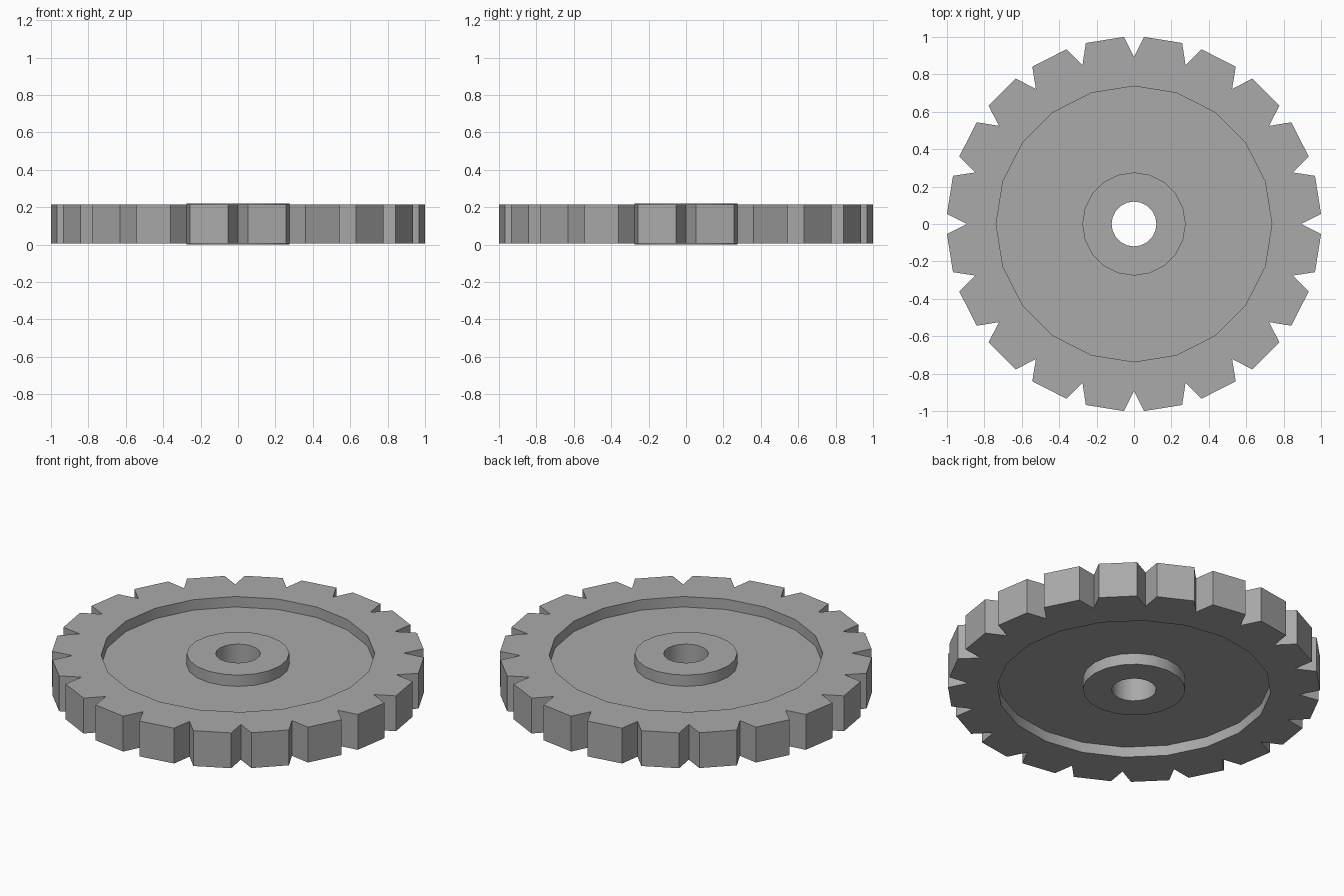
import bpy
import bmesh
from math import sin, cos, tau, radians

if "Cube" in bpy.data.objects:
    bpy.data.objects.remove(bpy.data.objects["Cube"], do_unlink=True)

TEETH = 20
STEP = tau / TEETH
ROOT_R, TIP_R = 0.892, 1.0015
NOTCH_HALF = radians(3.1)
RIM_TOP, RIM_BOTTOM = 0.215, 0.005

# Half section (radius, height): top recess, hub, bore, bottom recess
SECTION = [(0.737, RIM_TOP), (0.737, 0.153), (0.276, 0.153), (0.276, 0.22),
           (0.12, 0.22), (0.12, 0.0), (0.276, 0.0), (0.276, 0.067),
           (0.737, 0.067), (0.737, RIM_BOTTOM)]

steel = bpy.data.materials.new("steel grey")
steel.use_nodes = True
steel.diffuse_color = (0.4, 0.4, 0.4, 1)
steel.node_tree.nodes["Principled BSDF"].inputs["Base Color"].default_value = (0.4, 0.4, 0.4, 1)

bm = bmesh.new()


def vert(radius, angle, z):
    return bm.verts.new((radius * cos(angle), radius * sin(angle), z))


def tooth_outline(i, z):
    """Notch root, then the two tip corners of the tooth after it."""
    a = i * STEP
    return [vert(ROOT_R, a, z), vert(TIP_R, a + NOTCH_HALF, z),
            vert(TIP_R, a + STEP - NOTCH_HALF, z)]


spokes = [[vert(r, i * STEP, z) for r, z in SECTION] for i in range(TEETH)]
tops = [tooth_outline(i, RIM_TOP) for i in range(TEETH)]
bottoms = [tooth_outline(i, RIM_BOTTOM) for i in range(TEETH)]

for i in range(TEETH):
    j = (i + 1) % TEETH
    # Recesses, hub and bore
    for k in range(len(SECTION) - 1):
        bm.faces.new((spokes[i][k], spokes[i][k + 1], spokes[j][k + 1], spokes[j][k]))
    # Rim faces and tooth walls
    top = tops[i] + [tops[j][0]]
    bottom = bottoms[i] + [bottoms[j][0]]
    bm.faces.new([spokes[i][0]] + top + [spokes[j][0]])
    bm.faces.new([spokes[i][-1]] + bottom + [spokes[j][-1]])
    for k in range(3):
        bm.faces.new((top[k], top[k + 1], bottom[k + 1], bottom[k]))

bmesh.ops.recalc_face_normals(bm, faces=bm.faces)
mesh = bpy.data.meshes.new("gear_wheel")
bm.to_mesh(mesh)
bm.free()
mesh.materials.append(steel)

gear = bpy.data.objects.new("gear_wheel", mesh)
bpy.context.collection.objects.link(gear)
bpy.ops.object.select_all(action="DESELECT")
gear.select_set(True)
bpy.context.view_layer.objects.active = gear
bpy.ops.object.shade_smooth_by_angle(angle=radians(30))
